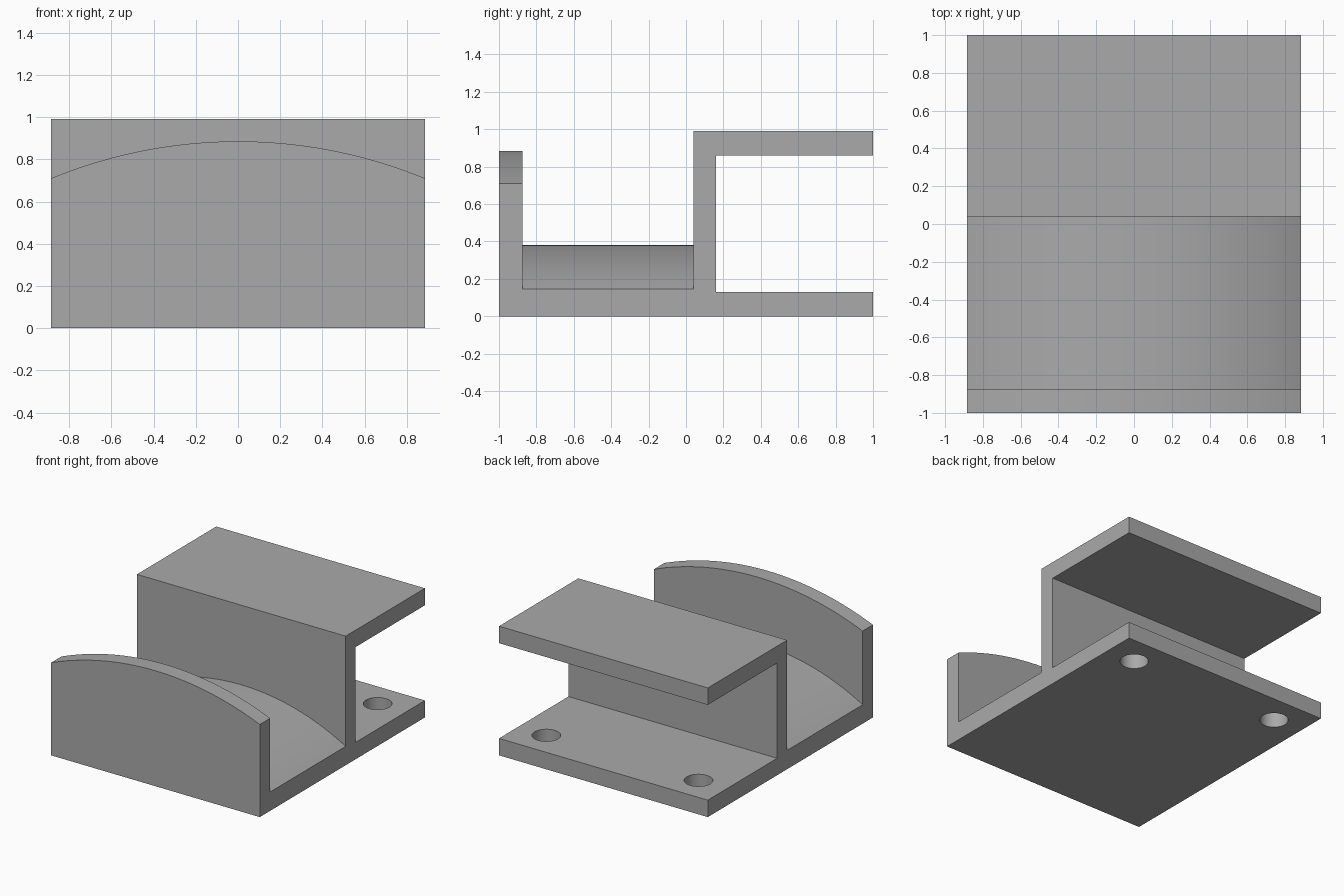
import bpy
import bmesh
import math

if "Cube" in bpy.data.objects:
    bpy.data.objects.remove(bpy.data.objects["Cube"], do_unlink=True)

HALF = 0.885          # half of the width
WALL_FRONT = 0.04     # front face of the upright wall
LIP_BACK = -0.875     # back face of the front lip

grey = bpy.data.materials.new("plain grey")
grey.use_nodes = True
grey.diffuse_color = (0.4, 0.4, 0.4, 1)
grey.node_tree.nodes["Principled BSDF"].inputs["Base Color"].default_value = grey.diffuse_color


def prism(name, points, direction):
    """Close the outline into a face and extrude it into a solid."""
    bm = bmesh.new()
    face = bm.faces.new([bm.verts.new(p) for p in points])
    new = bmesh.ops.extrude_face_region(bm, geom=[face])["geom"]
    verts = [v for v in new if isinstance(v, bmesh.types.BMVert)]
    bmesh.ops.translate(bm, verts=verts, vec=direction)
    bmesh.ops.recalc_face_normals(bm, faces=bm.faces)
    mesh = bpy.data.meshes.new(name)
    bm.to_mesh(mesh)
    bm.free()
    mesh.materials.append(grey)
    obj = bpy.data.objects.new(name, mesh)
    bpy.context.collection.objects.link(obj)
    return obj


def arch_cutter(name, edge_z, peak_z, y0, y1, steps=48):
    """Solid above a shallow arch that rises to peak_z at x = 0."""
    rise = peak_z - edge_z
    radius = (HALF ** 2 + rise ** 2) / (2 * rise)
    reach = math.asin(HALF / radius) * 1.06
    outline = []
    for i in range(steps + 1):
        a = reach * (2 * i / steps - 1)
        outline.append((radius * math.sin(a), y0, peak_z - radius * (1 - math.cos(a))))
    outline += [(outline[-1][0], y0, 1.3), (outline[0][0], y0, 1.3)]
    return prism(name, outline, (0, y1 - y0, 0))


def hole_cutter(x, y, radius=0.1, sides=48):
    ring = [(x + radius * math.cos(math.tau * i / sides),
             y + radius * math.sin(math.tau * i / sides), -0.2) for i in range(sides)]
    return prism("hole_cutter", ring, (0, 0, 0.6))


# Body: side outline, open at the back, swept across the width
outline = [(-1, 0), (1, 0), (1, 0.13), (0.16, 0.13),
           (0.16, 0.86), (1, 0.86), (1, 0.99), (-1, 0.99)]
body = prism("bracket_body", [(-HALF, y, z) for y, z in outline], (2 * HALF, 0, 0))

# Arched saddle, arched lip and two mounting holes
cutters = [
    arch_cutter("saddle_cutter", 0.145, 0.38, LIP_BACK, WALL_FRONT),
    arch_cutter("lip_cutter", 0.71, 0.885, -1.2, -0.4),
    hole_cutter(-0.645, 0.77),
    hole_cutter(0.645, 0.77),
]

bpy.ops.object.select_all(action="DESELECT")
body.select_set(True)
bpy.context.view_layer.objects.active = body
for cutter in cutters:
    cutter.hide_render = True
    mod = body.modifiers.new(cutter.name, "BOOLEAN")
    mod.operation = "DIFFERENCE"
    mod.solver = "EXACT"
    mod.object = cutter
    bpy.ops.object.modifier_apply(modifier=mod.name)
    bpy.data.objects.remove(cutter, do_unlink=True)

bpy.ops.object.shade_smooth_by_angle(angle=math.radians(30))
